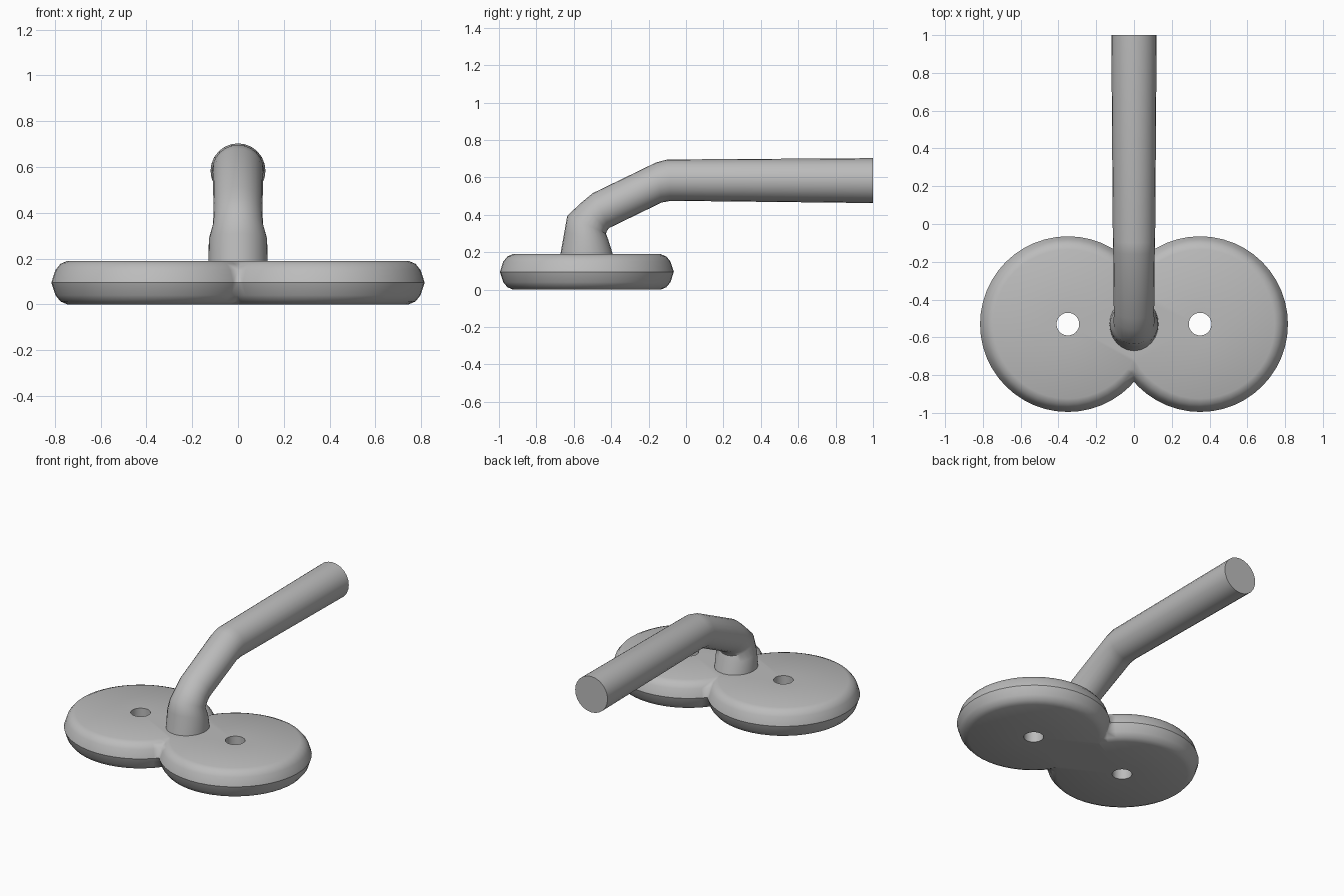
import bpy, bmesh
from math import cos, sin, tau, radians
from mathutils import Vector

cube = bpy.data.objects.get("Cube")
if cube:
    bpy.data.objects.remove(cube, do_unlink=True)

grey = bpy.data.materials.new("plain grey")
grey.use_nodes = True
colour = (0.5, 0.5, 0.5, 1)
grey.diffuse_color = colour
grey.node_tree.nodes["Principled BSDF"].inputs["Base Color"].default_value = colour


def add_object(name, bm):
    bmesh.ops.recalc_face_normals(bm, faces=bm.faces)
    mesh = bpy.data.meshes.new(name)
    bm.to_mesh(mesh)
    bm.free()
    mesh.materials.append(grey)
    obj = bpy.data.objects.new(name, mesh)
    bpy.context.collection.objects.link(obj)
    return obj


def smooth(obj, degrees):
    bpy.ops.object.select_all(action='DESELECT')
    obj.select_set(True)
    bpy.context.view_layer.objects.active = obj
    bpy.ops.object.shade_smooth_by_angle(angle=radians(degrees))


def bridge(bm, a, b):
    n = len(a)
    for i in range(n):
        j = (i + 1) % n
        bm.faces.new((a[i], a[j], b[j], b[i]))


# Double disc base: one pierced disc, cut on the centre plane and mirrored
half_profile = [(0.06, 0.19), (0.395, 0.19), (0.425, 0.177), (0.447, 0.15), (0.465, 0.095)]
profile = half_profile + [(r, 0.19 - z) for r, z in reversed(half_profile[:-1])]
centre = Vector((0.35, -0.53, 0))
SIDES = 48
bm = bmesh.new()
rings = [[bm.verts.new(centre + Vector((r * cos(tau * i / SIDES), r * sin(tau * i / SIDES), z)))
          for i in range(SIDES)] for r, z in profile]
for k, ring in enumerate(rings):
    bridge(bm, ring, rings[(k + 1) % len(rings)])
bmesh.ops.recalc_face_normals(bm, faces=bm.faces)
bmesh.ops.bisect_plane(bm, geom=bm.verts[:] + bm.edges[:] + bm.faces[:], dist=1e-5,
                       plane_co=(0, 0, 0), plane_no=(1, 0, 0), clear_inner=True)
base = add_object("double_disc_base", bm)
smooth(base, 30)
mirror = base.modifiers.new("mirror", 'MIRROR')
mirror.use_clip = True

# Bent handle: each ring gives its outer point, inner point (y, z) and half width
sections = [
    ((1, 0.703), (1, 0.463), 0.12),
    ((-0.10, 0.696), (-0.08, 0.475), 0.112),
    ((-0.16, 0.68), (-0.13, 0.466), 0.11),
    ((-0.50, 0.515), (-0.41, 0.33), 0.107),
    ((-0.56, 0.465), (-0.42, 0.318), 0.107),
    ((-0.635, 0.395), (-0.428, 0.30), 0.11),
    ((-0.65, 0.31), (-0.415, 0.265), 0.127),
    ((-0.675, 0.17), (-0.385, 0.17), 0.13),
]
HANDLE_SIDES = 24
bm = bmesh.new()
rings = []
for outer, inner, half_width in sections:
    a, b = Vector((0, *outer)), Vector((0, *inner))
    mid, up = (a + b) / 2, (a - b) / 2
    side = Vector((half_width, 0, 0))
    rings.append([bm.verts.new(mid + up * cos(tau * i / HANDLE_SIDES) + side * sin(tau * i / HANDLE_SIDES))
                  for i in range(HANDLE_SIDES)])
for a, b in zip(rings, rings[1:]):
    bridge(bm, a, b)
bm.faces.new(rings[0])
bm.faces.new(rings[-1])
smooth(add_object("bent_handle", bm), 40)
